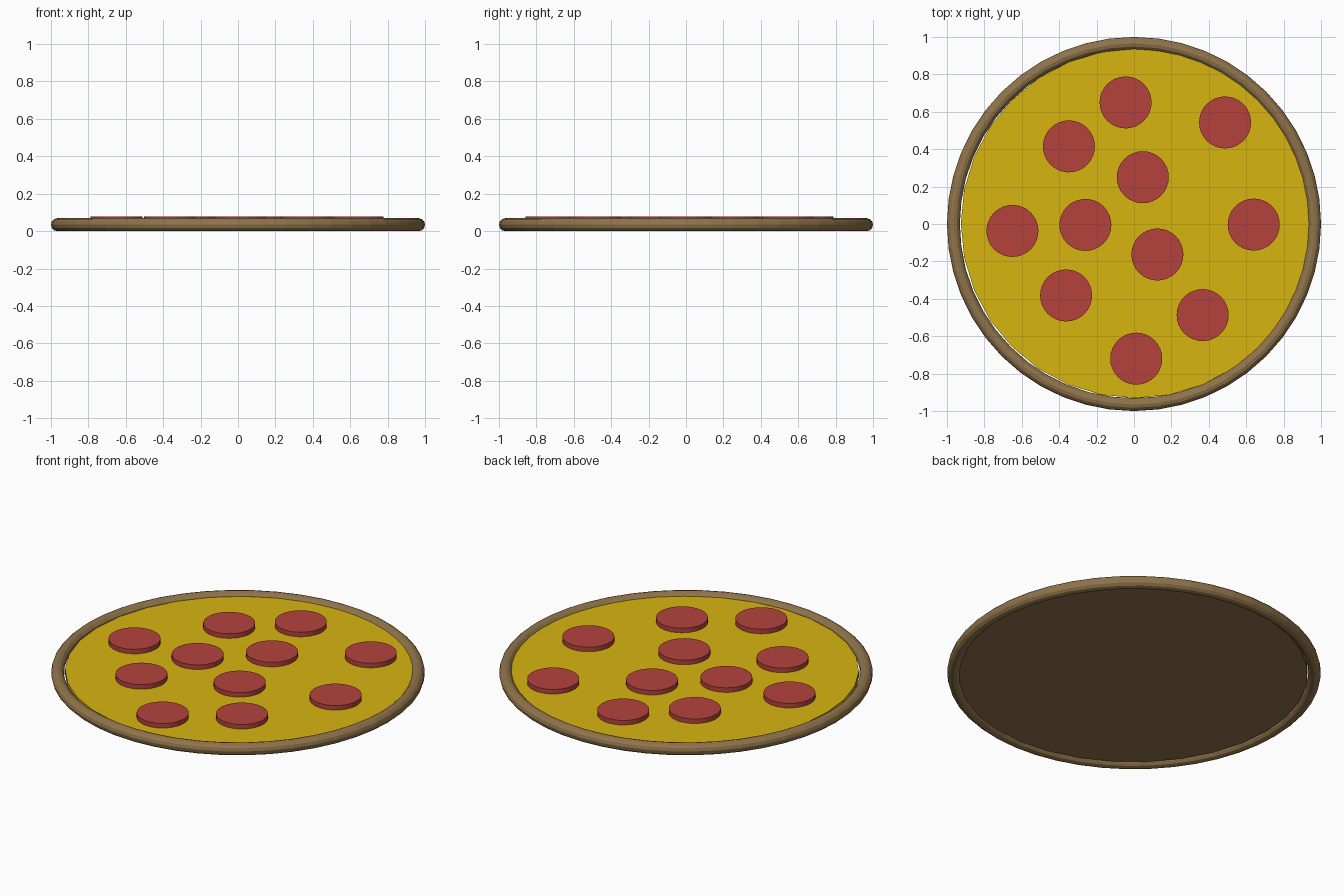
import bpy

if "Cube" in bpy.data.objects:
    bpy.data.objects.remove(bpy.data.objects["Cube"])


def material(name, rgb):
    mat = bpy.data.materials.new(name)
    mat.diffuse_color = (*rgb, 1.0)
    mat.use_nodes = True
    mat.node_tree.nodes["Principled BSDF"].inputs["Base Color"].default_value = mat.diffuse_color
    return mat


def disc(name, centre, radius, bottom, top, mat, sides=32):
    bpy.ops.mesh.primitive_cylinder_add(
        vertices=sides, radius=radius, depth=top - bottom,
        location=(centre[0], centre[1], (bottom + top) / 2))
    obj = bpy.context.object
    obj.name = name
    obj.data.materials.append(mat)
    return obj


dough = material("dough", (0.28, 0.175, 0.07))
cheese = material("cheese", (0.68, 0.46, 0.005))
meat = material("pepperoni", (0.46, 0.055, 0.048))

# Rolled crust ring
bpy.ops.mesh.primitive_torus_add(
    major_radius=0.9655, minor_radius=0.0345, major_segments=48,
    minor_segments=12, location=(0, 0, 0.0345))
crust = bpy.context.object
crust.name = "crust"
crust.data.materials.append(dough)

# Thin dough base with the cheese layer on top, slightly off centre
middle = (0.008, 0.003)
disc("base", middle, 0.934, 0.016, 0.036, dough)
disc("cheese", middle, 0.934, 0.036, 0.05, cheese)

# Scattered pepperoni slices
slices = [(-0.045, 0.65), (0.487, 0.543), (-0.348, 0.415), (0.047, 0.25),
          (-0.65, -0.037), (-0.26, -0.005), (0.64, -0.003), (0.125, -0.163),
          (-0.363, -0.382), (0.367, -0.487), (0.012, -0.72)]
for i, centre in enumerate(slices, 1):
    disc(f"pepperoni_{i}", centre, 0.139, 0.045, 0.077, meat)
    bpy.ops.object.shade_smooth_by_angle()
